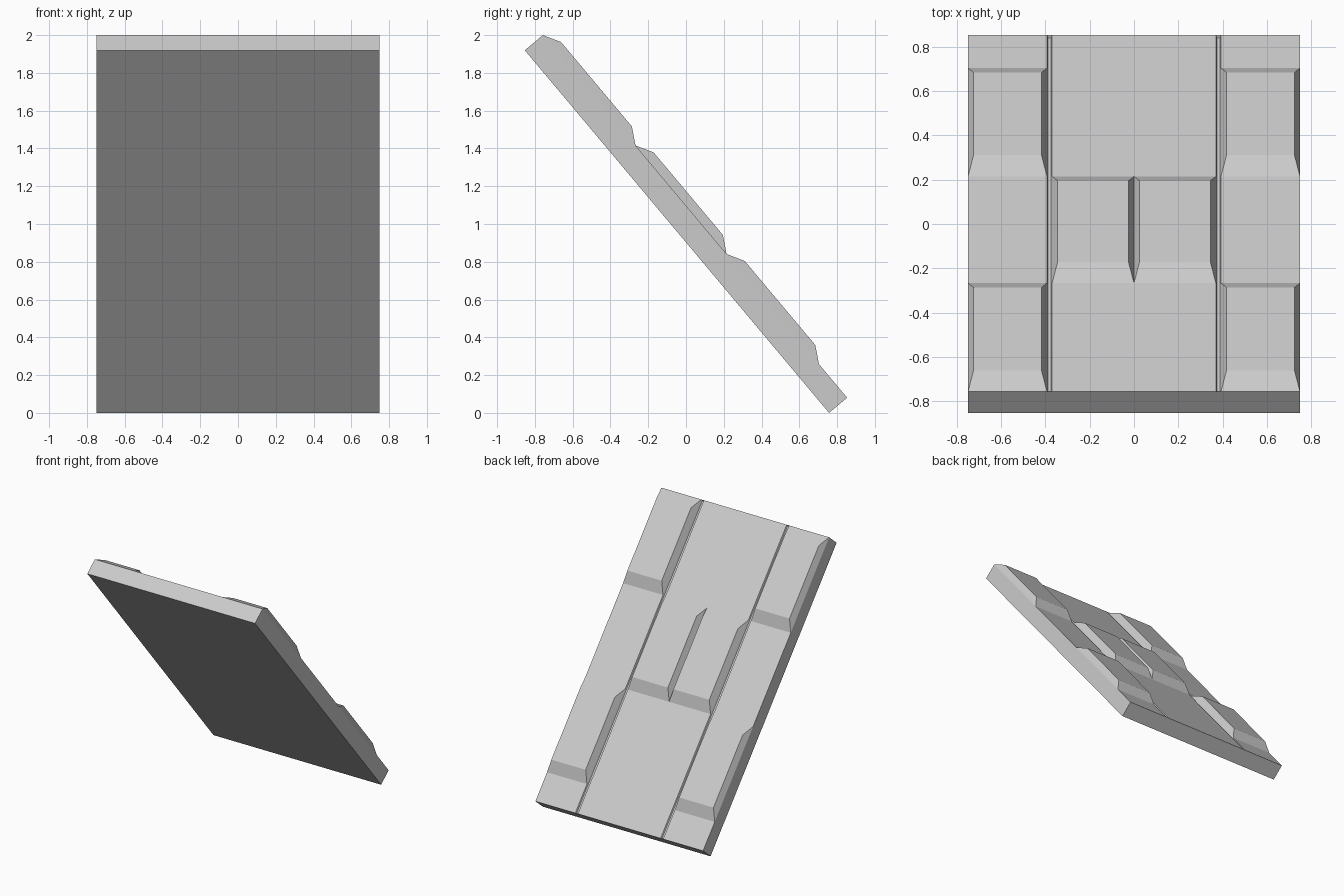
import bpy, bmesh
from math import radians
from mathutils import Matrix

if "Cube" in bpy.data.objects:
    bpy.data.objects.remove(bpy.data.objects["Cube"])

# local frame: x across, y down the slope, z out of the panel face
LENGTH, THICK, HALF = 2.506, 0.125, 0.75
GROOVE_IN, GROOVE_OUT = 0.37, 0.393
ROWS = (0.0, 0.763, 1.513, 2.274)
TILT = Matrix.Translation((0, -0.8534, 1.9197)) @ Matrix.Rotation(radians(-50), 4, 'X')


def finish(name, bm):
    bmesh.ops.recalc_face_normals(bm, faces=bm.faces[:])
    mesh = bpy.data.meshes.new(name)
    bm.to_mesh(mesh)
    bm.free()
    obj = bpy.data.objects.new(name, mesh)
    obj.matrix_world = TILT
    bpy.context.collection.objects.link(obj)
    return obj


def slab():
    bm = bmesh.new()
    bmesh.ops.create_cube(bm, size=1, matrix=Matrix.Translation((0, LENGTH / 2, THICK / 2))
                          @ Matrix.Diagonal((2 * HALF, LENGTH, THICK, 1)))
    # cut strips, then sink the two narrow ones as grooves
    for x in (-GROOVE_OUT, -GROOVE_IN, GROOVE_IN, GROOVE_OUT):
        bmesh.ops.bisect_plane(bm, geom=bm.verts[:] + bm.edges[:] + bm.faces[:],
                               plane_co=(x, 0, 0), plane_no=(1, 0, 0))
    bm.normal_update()
    strips = [f for f in bm.faces if f.normal.z > 0.9
              and GROOVE_IN < abs(f.calc_center_median().x) < GROOVE_OUT]
    bmesh.ops.inset_individual(bm, faces=strips, thickness=0.007, depth=-0.012)
    finish("sloped_slab", bm)


def raised_plate(name, x0, x1, y0, y1, height=0.05, inset_x=0.025, inset_y=0.09):
    bm = bmesh.new()

    def ring(dx, dy, z):
        return [bm.verts.new(p) for p in ((x0 + dx, y0 + dy, z), (x1 - dx, y0 + dy, z),
                                          (x1 - dx, y1 - dy, z), (x0 + dx, y1 - dy, z))]
    low = ring(0, 0, THICK)
    top = ring(inset_x, inset_y, THICK + height)
    bm.faces.new(top)
    for i in range(4):
        j = (i + 1) % 4
        bm.faces.new((low[i], low[j], top[j], top[i]))
    finish(name, bm)


slab()
# bevelled plates in a staggered pattern, mirrored left and right
for side, sign in (("left", -1), ("right", 1)):
    for label, r in (("upper", 0), ("lower", 2)):
        a, b = sorted((sign * GROOVE_OUT, sign * HALF))
        raised_plate(f"{label}_{side}_plate", a, b, ROWS[r], ROWS[r + 1])
    a, b = sorted((0, sign * GROOVE_IN))
    raised_plate(f"middle_{side}_plate", a, b, ROWS[1], ROWS[2])
